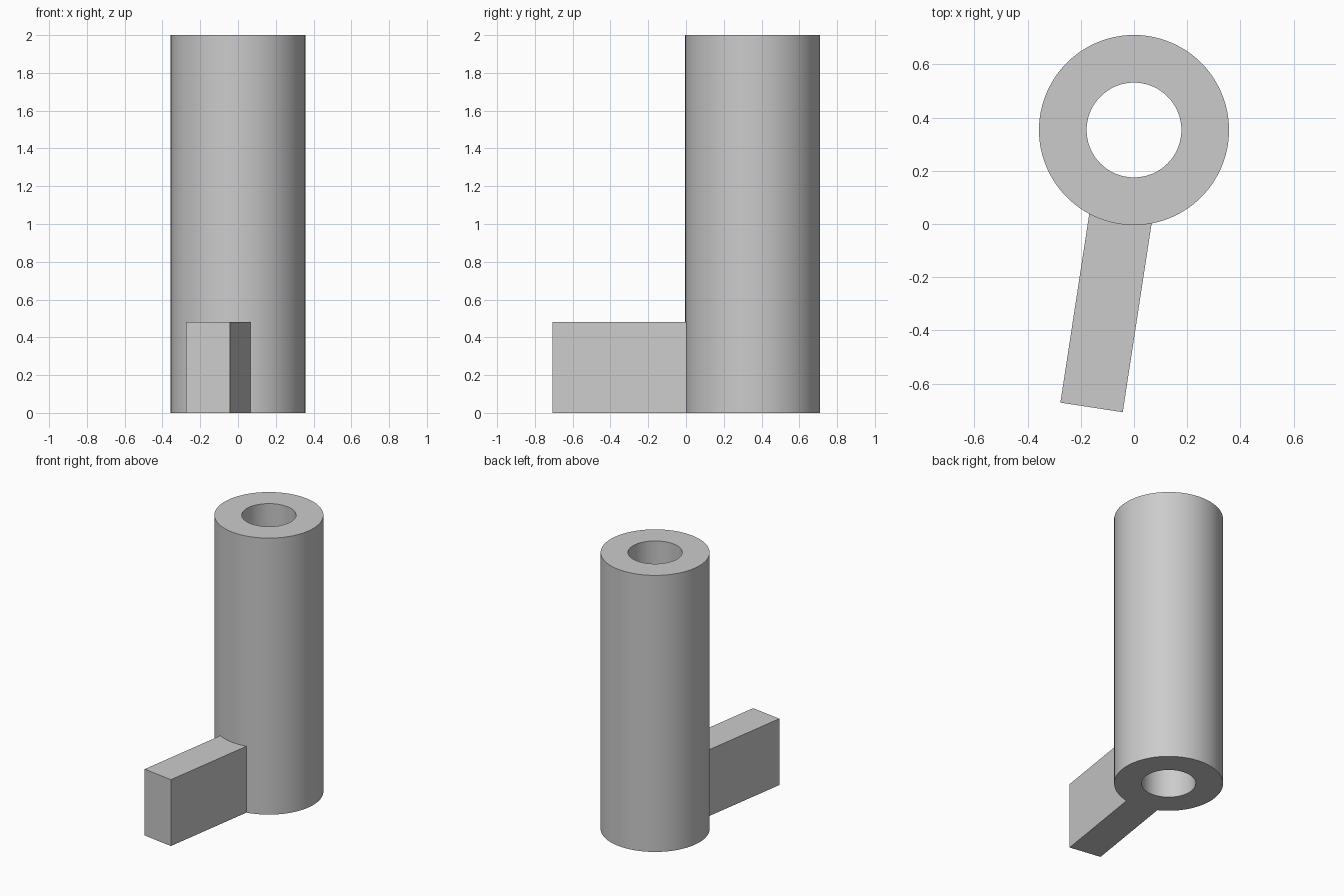
import bpy, bmesh, math
from mathutils import Matrix, Vector

default_cube = bpy.data.objects.get("Cube")
if default_cube:
    bpy.data.objects.remove(default_cube, do_unlink=True)

HEIGHT, OUTER, INNER = 2.0, 0.357, 0.178
CENTRE = Vector((0, 0.353, 0))
ARM_WIDTH, ARM_HEIGHT, ARM_START, ARM_END = 0.237, 0.48, 0.27, 1.054
ARM_TURN = math.radians(-8.7)
SEGMENTS = 96

grey = bpy.data.materials.new("light grey")
grey.use_nodes = True
grey.diffuse_color = (0.6, 0.6, 0.6, 1)
grey.node_tree.nodes["Principled BSDF"].inputs["Base Color"].default_value = grey.diffuse_color


def add_object(name, bm):
    bmesh.ops.recalc_face_normals(bm, faces=bm.faces)
    mesh = bpy.data.meshes.new(name)
    bm.to_mesh(mesh)
    bm.free()
    mesh.materials.append(grey)
    obj = bpy.data.objects.new(name, mesh)
    bpy.context.collection.objects.link(obj)
    return obj


# Hollow post: a rectangular wall section spun around the post axis
bm = bmesh.new()
section = [bm.verts.new(CENTRE + Vector((r, 0, z)))
           for r, z in ((INNER, 0), (OUTER, 0), (OUTER, HEIGHT), (INNER, HEIGHT))]
edges = [bm.edges.new((section[i], section[(i + 1) % 4])) for i in range(4)]
bmesh.ops.spin(bm, geom=section + edges, cent=CENTRE, axis=(0, 0, 1),
               angle=math.tau, steps=SEGMENTS, use_merge=True)
bmesh.ops.remove_doubles(bm, verts=bm.verts, dist=0.0001)
post = add_object("post_with_arm", bm)

# Low side arm: a slanted block that starts inside the post wall
bm = bmesh.new()
length = ARM_END - ARM_START
bmesh.ops.create_cube(bm, size=1, matrix=(
    Matrix.Translation(CENTRE)
    @ Matrix.Rotation(ARM_TURN, 4, 'Z')
    @ Matrix.Translation((0, -(ARM_START + ARM_END) / 2, ARM_HEIGHT / 2))
    @ Matrix.Diagonal((ARM_WIDTH, length, ARM_HEIGHT, 1))))
arm = add_object("arm", bm)

# Join both into one solid
union = post.modifiers.new("join_arm", 'BOOLEAN')
union.operation = 'UNION'
union.solver = 'EXACT'
union.object = arm
bpy.ops.object.select_all(action='DESELECT')
post.select_set(True)
bpy.context.view_layer.objects.active = post
bpy.ops.object.modifier_apply(modifier=union.name)
bpy.data.objects.remove(arm, do_unlink=True)
bpy.ops.object.shade_smooth_by_angle(angle=math.radians(30))
